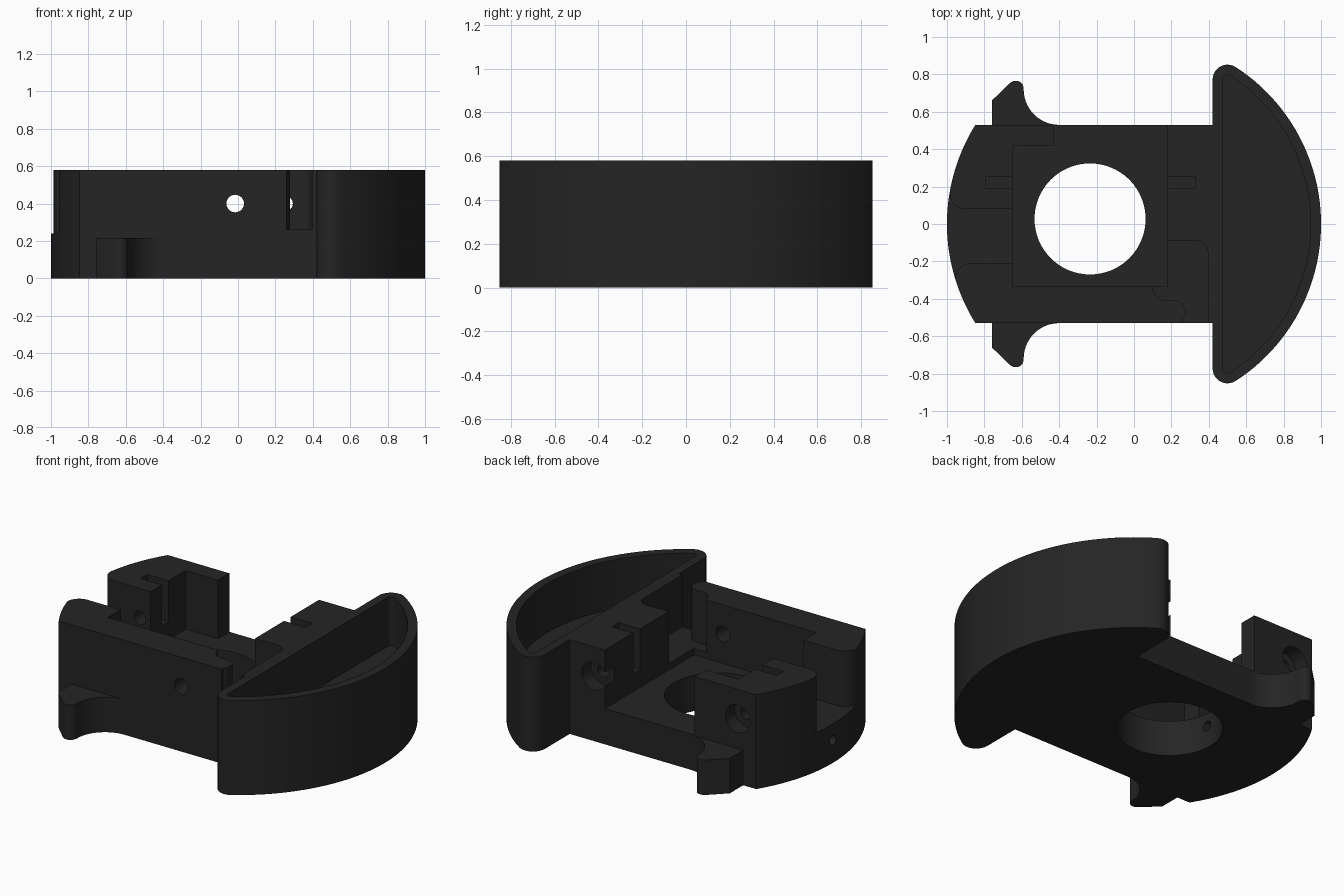
import bpy, bmesh, math
from mathutils import Matrix

if "Cube" in bpy.data.objects:
    bpy.data.objects.remove(bpy.data.objects["Cube"])

H = 0.58          # overall height
CX = -0.235       # centre line of the two posts

black = bpy.data.materials.new("matte_black")
black.diffuse_color = (0.018, 0.018, 0.018, 1)
black.use_nodes = True
black.node_tree.nodes["Principled BSDF"].inputs["Base Color"].default_value = black.diffuse_color


def arc(cx, cy, r, a0, a1, n=10):
    """Points on an arc, angles in degrees."""
    return [(cx + r * math.cos(math.radians(a0 + (a1 - a0) * i / n)),
             cy + r * math.sin(math.radians(a0 + (a1 - a0) * i / n))) for i in range(n + 1)]


def finish(bm, name):
    bmesh.ops.recalc_face_normals(bm, faces=bm.faces)
    me = bpy.data.meshes.new(name)
    bm.to_mesh(me)
    bm.free()
    me.materials.append(black)
    ob = bpy.data.objects.new(name, me)
    bpy.context.collection.objects.link(ob)
    return ob


def prism(name, pts, z0, z1):
    bm = bmesh.new()
    face = bm.faces.new([bm.verts.new((x, y, z0)) for x, y in pts])
    ext = bmesh.ops.extrude_face_region(bm, geom=[face])
    verts = [g for g in ext["geom"] if isinstance(g, bmesh.types.BMVert)]
    bmesh.ops.translate(bm, verts=verts, vec=(0, 0, z1 - z0))
    return finish(bm, name)


def box(name, x0, x1, y0, y1, z0, z1):
    return prism(name, [(x0, y0), (x1, y0), (x1, y1), (x0, y1)], z0, z1)


def rod(name, axis, centre, r, length, n=32):
    rot = {"X": Matrix.Rotation(math.pi / 2, 4, "Y"),
           "Y": Matrix.Rotation(math.pi / 2, 4, "X"), "Z": Matrix()}[axis]
    bm = bmesh.new()
    bmesh.ops.create_cone(bm, cap_ends=True, segments=n, radius1=r, radius2=r, depth=length,
                          matrix=Matrix.Translation(centre) @ rot)
    return finish(bm, name)


def combine(target, other, operation):
    """Apply a boolean and discard the helper object."""
    mod = target.modifiers.new(operation.lower(), "BOOLEAN")
    mod.operation, mod.solver, mod.object = operation, "EXACT", other
    bpy.context.view_layer.objects.active = target
    bpy.ops.object.modifier_apply(modifier=mod.name)
    bpy.data.objects.remove(other)


def half_moon(x, r, corner):
    """Half-moon outline with rounded tips, counter-clockwise from the low tip."""
    ty = 0.772
    tip = math.degrees(math.atan2(ty, 0.5))
    return (arc(0.5, -ty, corner, -180, -tip) + arc(0, 0, r, -tip, tip, 64)[1:-1]
            + arc(0.5, ty, corner, tip, 180))


# Body outline: half-moon bucket plus the bridge with its curved left end
end = math.degrees(math.asin(0.53))
outline = ([(0.42, -0.53)] + half_moon(0.42, 1.0, 0.08) + [(0.42, 0.53)]
           + arc(0, 0, 1.0, 180 - end, 180 + end, 40))
body = prism("holder_body", outline, 0, H)

cuts = []
# Bucket cavity
cuts.append(prism("bucket_cavity", half_moon(0.475, 0.945, 0.025), 0.28, 1))
# Central pocket, open at the back, leaving a flange on the left post
cuts.append(prism("pocket", [(-0.65, -0.335), (0.18, -0.335), (0.18, 0.6), (-0.43, 0.6),
                             (-0.43, 0.42), (-0.65, 0.42)], 0.22, 1))
# Left gap between the front wall and the left post, with rounded outer corners
cuts.append(prism("left_gap", [(-0.6, 0.08)] + arc(-0.9, 0.165, 0.085, 270, 180)
                  + [(-1.1, 0.165), (-1.1, -0.29)] + arc(-0.877, -0.29, 0.08, 180, 90)
                  + [(-0.6, -0.21)], 0.24, 1))
# Right gap around the rounded end of the front wall
cuts.append(prism("right_gap", [(0.1, -0.09), (0.1, -0.335)] + arc(0.175, -0.335, 0.075, 190, 270)
                  + arc(0.215, -0.47, 0.062, 90, -45) + [(0.258, -0.6), (0.395, -0.6)]
                  + arc(0.335, -0.15, 0.06, 0, 90), 0.26, 1))
# Round opening, front wall hole and side hole
cuts.append(rod("round_opening", "Z", (CX, 0.027, 0.3), 0.297, 2, 64))
cuts.append(rod("front_hole", "Y", (-0.015, -0.6, 0.4), 0.047, 0.8))
cuts.append(rod("side_hole", "X", (-0.8, 0, 0.14), 0.03, 0.7))
# Screw hole, counterbore and nut slot in each post
for s in (-1, 1):
    x = CX + s * 0.488
    cuts.append(rod("screw_hole", "Y", (x, 0.25, 0.4), 0.04, 0.7))
    cuts.append(rod("counterbore", "Y", (x, 0.54, 0.4), 0.085, 0.2))
    x0, x1 = sorted((CX + s * 0.36, CX + s * 0.56))
    cuts.append(box("nut_slot", x0, x1, 0.19, 0.255, 0.33, 1))
for c in cuts:
    combine(body, c, "DIFFERENCE")

# Low side wings, front and back
wing = ([(-0.76, 0.5), (-0.76, 0.66), (-0.665, 0.752)] + arc(-0.632, 0.724, 0.042, 125, 10, 8)
        + arc(-0.4, 0.72, 0.19, 180, 270, 14) + [(-0.4, 0.5)])
for s in (-1, 1):
    combine(body, prism("wing", [(x, s * y) for x, y in wing], 0, 0.215), "UNION")

# Smooth curved walls, crisp edges
bpy.ops.object.select_all(action="DESELECT")
body.select_set(True)
bpy.context.view_layer.objects.active = body
bpy.ops.object.shade_smooth_by_angle(angle=math.radians(30))
